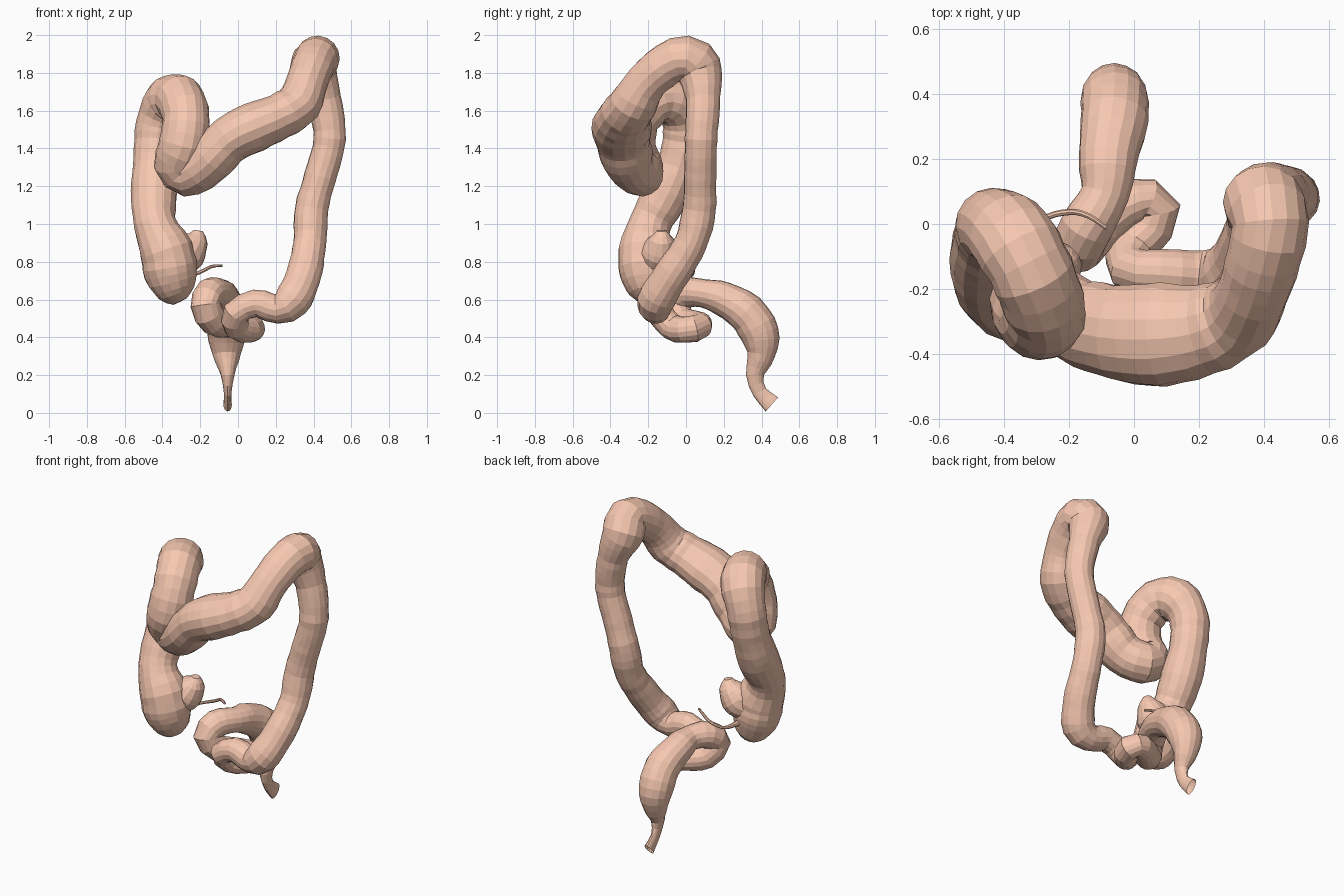
import bpy, bmesh, math, random
from mathutils import Vector

random.seed(4)
mat = bpy.data.materials.new("flesh")
mat.diffuse_color = (0.93, 0.58, 0.44, 1)


def spline(p, step):
    """Smooth curve through (x, y, z, radius) points."""
    p = [Vector(q) for q in p]
    p = [2 * p[0] - p[1]] + p + [2 * p[-1] - p[-2]]
    out = []
    for a, b, c, d in zip(p, p[1:], p[2:], p[3:]):
        n = max(1, round((c - b).length / step))
        for i in range(n):
            t = i / n
            out.append(0.5 * (2 * b + (c - a) * t + (2 * a - 5 * b + 4 * c - d) * t * t
                              + (3 * b - a - 3 * c + d) * t ** 3))
    return out + [p[-2]]


def tube(name, points, sides, step, wobble=0.0, open_end=False, shaped=False):
    """Sweep a round section of changing radius along the points."""
    path = spline(points, step)
    bm = bmesh.new()
    rings, side = [], Vector((1, 0.2, 0.1))
    for i, q in enumerate(path):
        c = q.to_3d()
        t = (path[min(i + 1, len(path) - 1)].to_3d() - path[max(i - 1, 0)].to_3d()).normalized()
        side = (side - t * side.dot(t)).normalized()
        up = t.cross(side)
        r0 = q.w * (1 + random.uniform(-wobble, wobble))
        ring = []
        for k in range(sides):
            a = 2 * math.pi * k / sides
            r = r0 * (1 + random.uniform(-wobble, wobble) * 0.5)
            off = (side * math.cos(a) + up * math.sin(a)) * r
            if shaped and c.z < 0.3:      # flattened outlet
                off.x *= min(1, max(0.45, 0.45 + (c.z - 0.08) * 2.7))
            if shaped and c.z > 1.2:      # transverse part is deeper than tall
                off.y *= 1 + 0.2 * max(0, 1 - ((c.x - 0.08) / 0.3) ** 2)
            ring.append(bm.verts.new(c + off))
        rings.append(ring)
    for r, s in zip(rings, rings[1:]):
        for k in range(sides):
            j = (k + 1) % sides
            bm.faces.new((r[k], r[j], s[j], s[k]))
    bm.faces.new(rings[0][::-1])
    if not open_end:
        bm.faces.new(rings[-1])
    me = bpy.data.meshes.new(name)
    bm.to_mesh(me)
    bm.free()
    me.materials.append(mat)
    ob = bpy.data.objects.new(name, me)
    bpy.context.collection.objects.link(ob)
    return ob


# Ascending part: pouch, rise, then arch over to the front
ascending = [
    (-0.305, -0.20, 0.59, 0.04), (-0.325, -0.20, 0.635, 0.10), (-0.355, -0.21, 0.74, 0.14),
    (-0.38, -0.215, 0.86, 0.14), (-0.44, -0.19, 1.00, 0.115), (-0.445, -0.10, 1.17, 0.12),
    (-0.44, -0.03, 1.35, 0.112), (-0.425, -0.005, 1.52, 0.118), (-0.37, -0.05, 1.64, 0.13),
    (-0.31, -0.16, 1.66, 0.13), (-0.275, -0.26, 1.56, 0.125), (-0.29, -0.29, 1.42, 0.13),
    (-0.325, -0.25, 1.32, 0.12),
]
# Transverse part, climbing to the high corner
transverse = [
    (-0.27, -0.24, 1.27, 0.125), (-0.17, -0.30, 1.32, 0.125), (-0.04, -0.335, 1.45, 0.125),
    (0.09, -0.34, 1.515, 0.132), (0.22, -0.325, 1.57, 0.122), (0.32, -0.28, 1.635, 0.12),
    (0.365, -0.21, 1.75, 0.11), (0.40, -0.10, 1.845, 0.115), (0.42, 0.0, 1.88, 0.12),
]
# Descending part
descending = [
    (0.40, 0.065, 1.82, 0.125), (0.455, 0.09, 1.66, 0.092), (0.485, 0.08, 1.45, 0.086),
    (0.435, 0.075, 1.25, 0.084), (0.39, 0.07, 1.08, 0.09), (0.38, 0.025, 0.90, 0.087),
    (0.345, -0.085, 0.72, 0.095), (0.285, -0.16, 0.595, 0.097),
]
# Looped lower part
sigmoid = [
    (0.205, -0.16, 0.55, 0.08), (0.09, -0.15, 0.58, 0.072), (-0.01, -0.14, 0.53, 0.07),
    (-0.005, -0.075, 0.455, 0.072), (0.055, -0.01, 0.44, 0.07), (0.073, 0.045, 0.445, 0.07),
    (0.04, 0.075, 0.46, 0.068), (-0.03, 0.055, 0.47, 0.07), (-0.125, -0.02, 0.485, 0.078),
    (-0.172, -0.07, 0.57, 0.081), (-0.147, -0.01, 0.633, 0.082),
]
# Final part, narrowing to the open end
rectum = [
    (-0.09, 0.09, 0.633, 0.075), (-0.08, 0.20, 0.603, 0.092), (-0.06, 0.32, 0.53, 0.105),
    (-0.06, 0.39, 0.42, 0.103), (-0.06, 0.398, 0.31, 0.075), (-0.055, 0.365, 0.20, 0.046),
    (-0.055, 0.39, 0.11, 0.039), (-0.055, 0.455, 0.045, 0.05),
]
tube("large_intestine", ascending + transverse + descending + sigmoid + rectum,
     16, 0.045, 0.025, open_end=True, shaped=True)

# Short stub of the small intestine, curling up and out of the pouch
tube("small_intestine_stub", [
    (-0.35, -0.16, 0.80, 0.08), (-0.285, -0.145, 0.83, 0.10), (-0.25, -0.135, 0.875, 0.095),
    (-0.22, -0.13, 0.92, 0.065), (-0.21, -0.13, 0.965, 0.025)], 14, 0.03, 0.03)

# Thin worm-like appendix
tube("appendix", [
    (-0.31, -0.09, 0.72, 0.018), (-0.28, 0.01, 0.72, 0.010), (-0.20, 0.037, 0.745, 0.010),
    (-0.14, 0.025, 0.775, 0.009), (-0.085, -0.012, 0.78, 0.007)], 8, 0.025)
